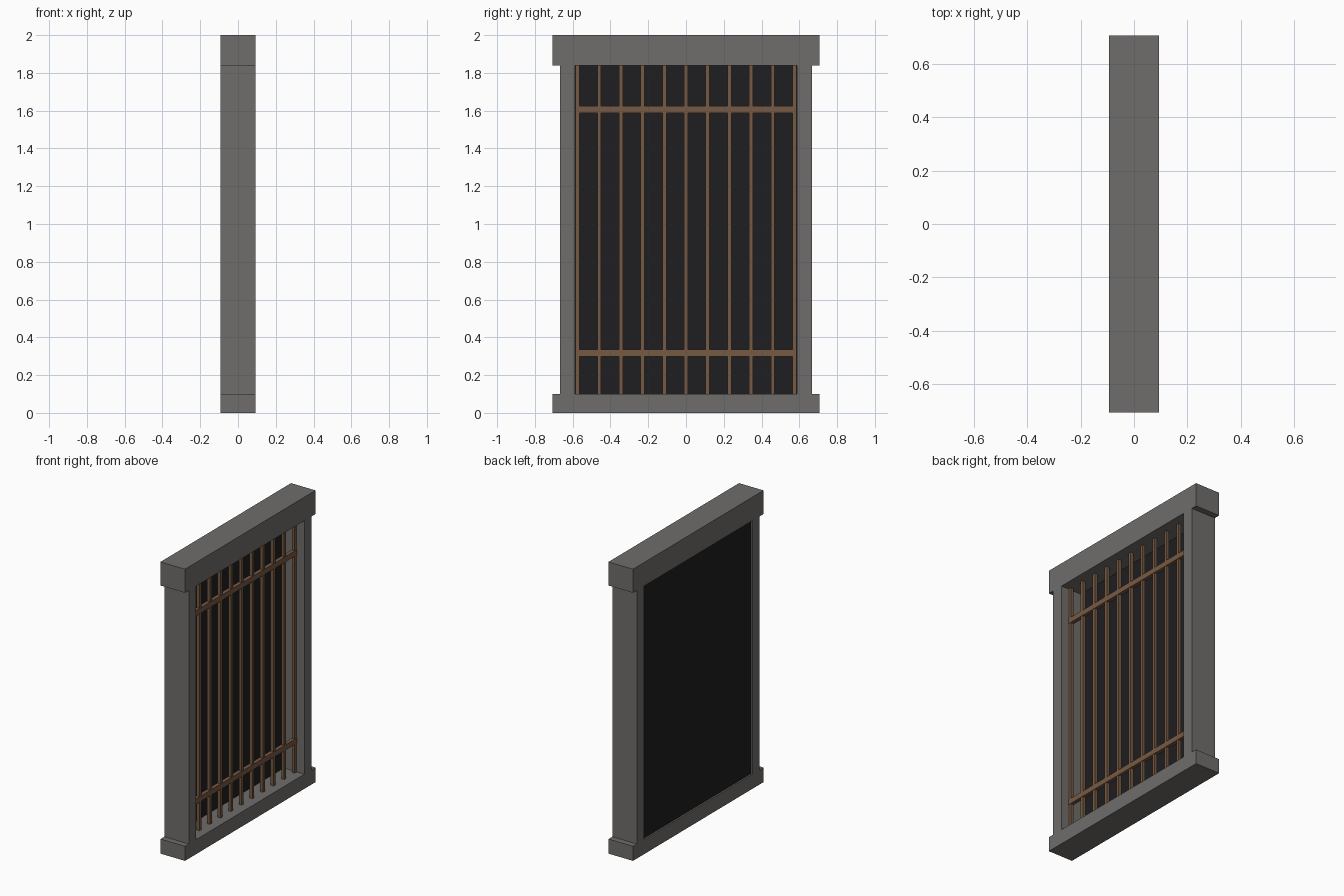
import bpy, bmesh
from mathutils import Matrix, Vector

if "Cube" in bpy.data.objects:
    bpy.data.objects.remove(bpy.data.objects["Cube"])


def material(name, color):
    m = bpy.data.materials.new(name)
    m.diffuse_color = (*color, 1)
    m.use_nodes = True
    m.node_tree.nodes["Principled BSDF"].inputs["Base Color"].default_value = m.diffuse_color
    return m


STONE = material("stone", (0.16, 0.155, 0.15))
WOOD = material("wood", (0.18, 0.10, 0.055))
DARK = material("dark", (0.013, 0.013, 0.015))


def box(name, x, y, z, mat):
    """Box from (min, max) ranges along each axis."""
    size = Vector((x[1] - x[0], y[1] - y[0], z[1] - z[0]))
    mid = Vector((sum(x) / 2, sum(y) / 2, sum(z) / 2))
    bm = bmesh.new()
    bmesh.ops.create_cube(bm, size=1, matrix=Matrix.Diagonal((*size, 1)))
    mesh = bpy.data.meshes.new(name)
    bm.to_mesh(mesh)
    bm.free()
    mesh.materials.append(mat)
    ob = bpy.data.objects.new(name, mesh)
    ob.location = mid
    bpy.context.collection.objects.link(ob)
    return ob


DEPTH = (-0.093, 0.093)
SILL, HEAD = 0.10, 1.838
INNER, OUTER, WIDE = 0.587, 0.666, 0.707

# stone frame
box("sill", DEPTH, (-WIDE, WIDE), (0, SILL), STONE)
box("lintel", DEPTH, (-WIDE, WIDE), (HEAD, 2.0), STONE)
box("left_post", DEPTH, (-OUTER, -INNER), (SILL, HEAD), STONE)
box("right_post", DEPTH, (INNER, OUTER), (SILL, HEAD), STONE)

# dark panel near the back of the opening
box("back_panel", (-0.082, -0.064), (-INNER, INNER), (SILL, HEAD), DARK)

# upright lattice bars
BAR_X, HALF = 0.025, 0.0105
for i in range(11):
    y = -0.574 + i * 0.1148
    box(f"lattice_bar_{i + 1}", (BAR_X - HALF, BAR_X + HALF),
        (y - HALF, y + HALF), (SILL, HEAD), WOOD)

# cross rails
for name, z in (("lower_rail", 0.316), ("upper_rail", 1.607)):
    box(name, (BAR_X - 0.013, BAR_X + 0.013), (-0.585, 0.585),
        (z - 0.0185, z + 0.0185), WOOD)
